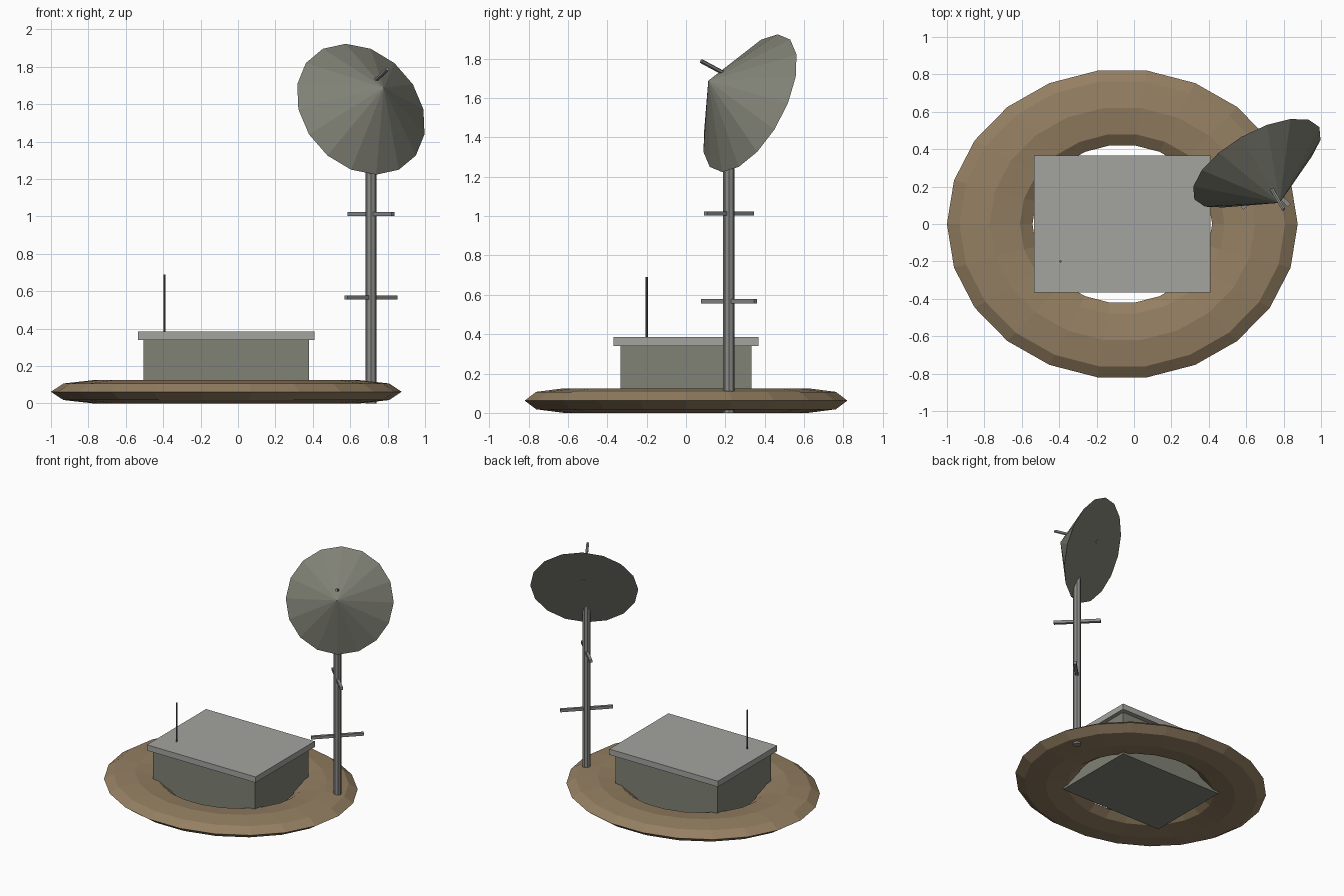
import bpy, math
from mathutils import Vector, Matrix

if "Cube" in bpy.data.objects:
    bpy.data.objects.remove(bpy.data.objects["Cube"])


def material(name, rgb):
    """Flat colour given as sRGB 0-255, stored linear."""
    m = bpy.data.materials.new(name)
    lin = [((c / 255 + 0.055) / 1.055) ** 2.4 for c in rgb]
    m.diffuse_color = (*lin, 1)
    m.use_nodes = True
    m.node_tree.nodes["Principled BSDF"].inputs["Base Color"].default_value = m.diffuse_color
    return m


EARTH = material("earth_brown", (148, 127, 98))
OLIVE = material("olive_grey", (128, 129, 117))
CONCRETE = material("light_concrete", (164, 164, 160))
METAL = material("metal_grey", (138, 138, 136))
DARK = material("dark_metal", (92, 92, 92))


def finish(name, mat):
    ob = bpy.context.object
    ob.name = name
    ob.data.materials.append(mat)
    return ob


def box(name, centre, size, mat, turn=0):
    bpy.ops.mesh.primitive_cube_add(size=1, location=centre, rotation=(0, 0, turn))
    bpy.context.object.scale = size
    return finish(name, mat)


def rod(name, start, end, r1, r2, sides, mat, spin=0):
    """Cylinder or cone running from start to end."""
    a, b = Vector(start), Vector(end)
    bpy.ops.mesh.primitive_cone_add(vertices=sides, radius1=r1, radius2=r2,
                                    depth=(b - a).length)
    ob = bpy.context.object
    z = (b - a).normalized()
    x = Vector((0, 0, 1)).cross(z)
    x = x.normalized() if x.length > 1e-4 else Vector((1, 0, 0))
    rot = Matrix((x, z.cross(x), z)).transposed().to_4x4()
    ob.matrix_world = Matrix.Translation((a + b) / 2) @ rot @ Matrix.Rotation(spin, 4, 'Z')
    return finish(name, mat)


# Earth berm: a flattened low-poly ring
bpy.ops.mesh.primitive_torus_add(major_segments=22, minor_segments=8,
                                 major_radius=0.709, minor_radius=0.2287,
                                 location=(-0.0625, 0, 0.0625))
bpy.context.object.scale = (1, 0.883, 0.0625 / 0.2287)
finish("earth_berm", EARTH)

# Bunker with roof slab and whip antenna
box("bunker_walls", (-0.0625, 0, 0.17), (0.885, 0.665, 0.34), OLIVE)
box("bunker_roof", (-0.0625, 0, 0.3625), (0.945, 0.735, 0.045), CONCRETE)
rod("whip_antenna", (-0.393, -0.2, 0.36), (-0.393, -0.2, 0.69), 0.006, 0.006, 6, DARK)

# Mast with two crossbars
MX, MY = 0.711, 0.218
rod("mast", (MX, MY, 0), (MX, MY, 1.42), 0.029, 0.029, 8, METAL)
box("lower_crossbar", (MX, MY, 0.567), (0.38, 0.022, 0.022), METAL, math.pi / 4)
box("upper_crossbar", (MX, MY, 1.013), (0.335, 0.022, 0.022), METAL, -math.pi / 4)

# Dish: a shallow cone aimed forward, right and up, with an offset feed rod
aim = Vector((0.453, -0.785, 0.423)).normalized()
up = (Vector((0, 0, 1)) - aim * aim.z).normalized()
base = Vector((0.657, 0.325, 1.573))
rod("dish", base, base + aim * 0.27, 0.386, 0, 16, OLIVE)
feed = base + up * 0.073
rod("feed_rod", feed - aim * 0.005, feed + aim * 0.35, 0.011, 0.011, 6, METAL)
